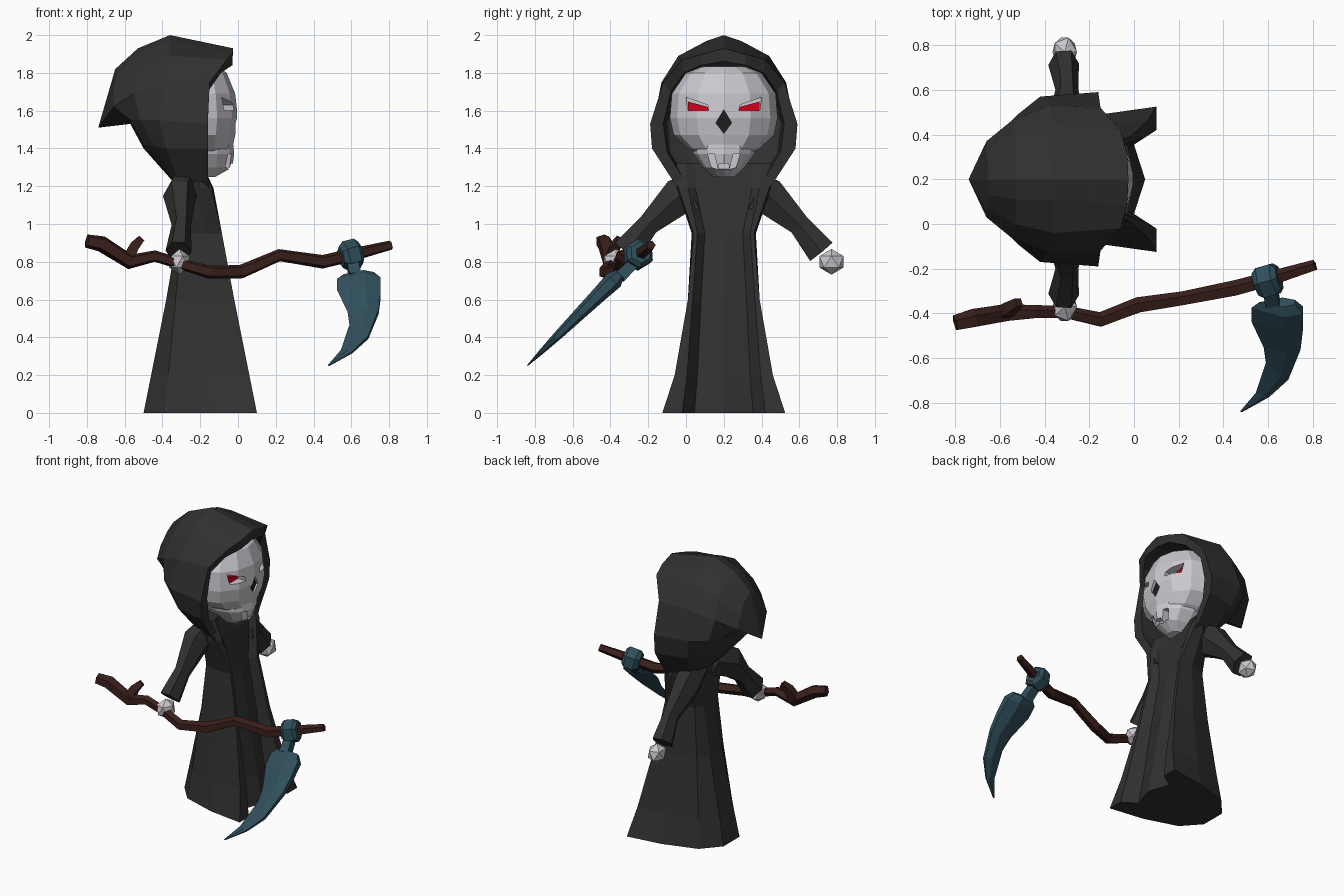
import bpy, bmesh
from math import cos, sin, pi
from mathutils import Vector

if "Cube" in bpy.data.objects:
    bpy.data.objects.remove(bpy.data.objects["Cube"])

MID = 0.2  # the figure is symmetric about the plane y = 0.2


def material(name, rgb):
    m = bpy.data.materials.new(name)
    m.diffuse_color = (*rgb, 1)
    m.use_nodes = True
    m.node_tree.nodes["Principled BSDF"].inputs["Base Color"].default_value = m.diffuse_color
    return m


CLOTH = material("cloth", (0.03, 0.03, 0.03))
BONE = material("bone", (0.6, 0.58, 0.62))
RED = material("red", (0.65, 0.0, 0.01))
BLACK = material("black", (0.012, 0.012, 0.012))
WOOD = material("wood", (0.042, 0.014, 0.011))
STEEL = material("steel", (0.03, 0.08, 0.108))


def finish(bm, name, mat):
    bmesh.ops.remove_doubles(bm, verts=bm.verts, dist=0.0005)
    bmesh.ops.recalc_face_normals(bm, faces=bm.faces)
    me = bpy.data.meshes.new(name)
    bm.to_mesh(me)
    bm.free()
    ob = bpy.data.objects.new(name, me)
    if mat:
        me.materials.append(mat)
    bpy.context.collection.objects.link(ob)
    return ob


def add_rings(bm, rings, closed, caps):
    vs = [[bm.verts.new(p) for p in r] for r in rings]
    n = len(vs[0])
    for a, b in zip(vs, vs[1:]):
        for i in range(n if closed else n - 1):
            j = (i + 1) % n
            bm.faces.new((a[i], a[j], b[j], b[i]))
    if caps:
        bm.faces.new(vs[0])
        bm.faces.new(vs[-1])


def half_loft(name, rings, mat, caps=True):
    """Loft half rings of (x, half width, z) and mirror them about MID."""
    bm = bmesh.new()
    for s in (1, -1):
        add_rings(bm, [[(x, MID + s * w, z) for x, w, z in r] for r in rings], False, caps)
    return finish(bm, name, mat)


def loft(name, rings, mat):
    bm = bmesh.new()
    add_rings(bm, rings, True, True)
    return finish(bm, name, mat)


def tube(name, path, mat, sides=5, up=(0, 0, 1), flat=1.0):
    """Faceted tube along (x, y, z, radius) points."""
    pts = [Vector(p[:3]) for p in path]
    rings = []
    for i, p in enumerate(pts):
        t = (pts[min(i + 1, len(pts) - 1)] - pts[max(i - 1, 0)]).normalized()
        a = t.cross(Vector(up)).normalized()
        b = a.cross(t)
        r = path[i][3]
        rings.append([p + r * (a * cos(k) + b * flat * sin(k))
                      for k in [2 * pi * (q + 0.5) / sides for q in range(sides)]])
    return loft(name, rings, mat)


def prism(name, yz, x0, x1, mat):
    return loft(name, [[(x, MID + y, z) for y, z in yz] for x in (x0, x1)], mat)


# robe: half sections from front centre round to back centre
robe = [
    (0.00, [(.05, 0), (0, .155), (.1, .22), (.1, .325), (-.15, .29), (-.39, .215), (-.5, .09), (-.5, 0)]),
    (0.20, [(.01, 0), (-.03, .14), (.06, .195), (.06, .26), (-.16, .25), (-.37, .19), (-.46, .08), (-.46, 0)]),
    (0.60, [(-.06, 0), (-.08, .12), (-.02, .165), (-.02, .19), (-.17, .19), (-.33, .15), (-.38, .07), (-.38, 0)]),
    (0.95, [(-.12, 0), (-.13, .1), (-.085, .14), (-.085, .16), (-.18, .17), (-.3, .13), (-.32, .06), (-.32, 0)]),
    (1.19, [(-.17, 0), (-.16, .15), (-.13, .19), (-.14, .24), (-.2, .25), (-.29, .2), (-.31, .1), (-.31, 0)]),
    (1.32, [(-.2, 0), (-.2, .15), (-.19, .2), (-.2, .25), (-.24, .25), (-.29, .2), (-.33, .1), (-.33, 0)]),
]
half_loft("robe", [[(x, w, z) for x, w in r] for z, r in robe], CLOTH)

# hood: inner lip, outer lip, crown, back and drooping tip
lip_in = [(-.03, 0, 1.86), (-.03, .12, 1.84), (-.09, .21, 1.80), (-.16, .28, 1.70),
          (-.16, .32, 1.53), (-.16, .30, 1.38), (-.16, .20, 1.22), (-.12, .13, 1.08)]
lip_out = [(-.025, 0, 1.93), (-.03, .11, 1.90), (-.06, .22, 1.87), (-.15, .32, 1.75),
           (-.16, .39, 1.53), (-.16, .38, 1.40), (-.16, .27, 1.23), (-.13, .17, 1.08)]
crown = [(-.36, 0, 2.0), (-.36, .09, 1.97), (-.36, .24, 1.89), (-.38, .33, 1.75),
         (-.42, .37, 1.55), (-.38, .33, 1.40), (-.32, .21, 1.23), (-.27, .15, 1.17)]
rear = [(-.53, 0, 1.93), (-.53, .09, 1.90), (-.53, .20, 1.81), (-.55, .26, 1.69),
        (-.52, .29, 1.55), (-.44, .28, 1.41), (-.335, .17, 1.235), (-.285, .115, 1.175)]
back = [(-.65, 0, 1.82), (-.65, .07, 1.78), (-.66, .13, 1.70), (-.66, .17, 1.62),
        (-.57, .19, 1.55), (-.50, .20, 1.42), (-.35, .13, 1.24), (-.30, .08, 1.18)]
tip = [(-.74, 0, 1.51)] * 4 + [(-.57, 0, 1.53), (-.50, 0, 1.40), (-.34, 0, 1.22), (-.30, 0, 1.18)]
deep = [(x - .16, w * .95, z) for x, w, z in lip_in]
half_loft("hood", [deep, lip_in, lip_out, crown, rear, back, tip], CLOTH, caps=False)


# skull and jaw: horizontal half rings given as (z, front x, half width)
def bone_rings(spec, xc, n=6):
    return [[(xc + (xf - xc) * cos(pi * k / n), w * sin(pi * k / n), z)
             for k in range(n + 1)] for z, xf, w in spec]


skull = half_loft("skull", bone_rings(
    [(1.835, -.11, .11), (1.80, -.06, .20), (1.69, -.015, .275), (1.56, 0, .285),
     (1.47, -.015, .265), (1.40, -.03, .19), (1.37, -.05, .14)], -.22), BONE)
jaw = half_loft("jaw", bone_rings(
    [(1.42, -.025, .17), (1.37, -.02, .16), (1.30, -.03, .11), (1.25, -.12, .06)], -.2), BONE)

# eye sockets, nose hole and tooth gaps
eye = [(.08, 1.60), (.085, 1.63), (.20, 1.67), (.19, 1.60)]
iris = [(.08, 1.60), (.085, 1.62), (.19, 1.648), (.19, 1.60)]
nose = [(0, 1.48), (.042, 1.535), (0, 1.605), (-.042, 1.535)]
gap = [(.03, 1.29), (.065, 1.30), (.085, 1.37), (.05, 1.37)]
notch = [(-.03, 1.29), (.03, 1.29), (.025, 1.32), (-.025, 1.32)]


def flip(poly, s):
    return [(s * y, z) for y, z in poly]


def carve(target, poly, x0):
    c = prism("cutter", poly, x0, .1, None)
    m = target.modifiers.new("cut", "BOOLEAN")
    m.operation, m.object, m.solver = "DIFFERENCE", c, "EXACT"
    dg = bpy.context.evaluated_depsgraph_get()
    me = bpy.data.meshes.new_from_object(target.evaluated_get(dg))
    target.modifiers.clear()
    target.data = me
    bpy.data.objects.remove(c)


for s, side in ((1, "left"), (-1, "right")):
    carve(skull, flip(eye, s), -.11)
    prism("eye_" + side, flip(iris, s), -.115, -.085, RED)
    carve(jaw, flip(gap, s), -.10)
carve(skull, nose, -.05)
carve(jaw, notch, -.07)
prism("nose_hole", nose, -.055, -.025, BLACK)

# sleeves and bony hands
for s, side in ((1, "left"), (-1, "right")):
    arm = [(-.27, .08, 1.21, .11), (-.31, .24, 1.145, .112), (-.30, .40, .995, .066), (-.315, .515, .855, .088)]
    tube("sleeve_" + side, [(x, MID + s * y, z, r) for x, y, z, r in arm], CLOTH, 6, (1, 0, 0), 0.78)
    bm = bmesh.new()
    bmesh.ops.create_icosphere(bm, subdivisions=1, radius=.068)
    for v in bm.verts:
        v.co = Vector((v.co.x * .9, v.co.y * 1.1, v.co.z)) + Vector((-.31, MID + s * .57, .8))
    finish(bm, "hand_" + side, BONE)

# crooked wooden handle with a twig
tube("handle", [
    (-.80, -.445, .91, .037), (-.72, -.425, .895, .045), (-.57, -.40, .80, .042), (-.44, -.395, .83, .032),
    (-.31, -.395, .79, .03), (-.15, -.43, .745, .036), (.02, -.365, .748, .038), (.22, -.335, .835, .034),
    (.45, -.29, .80, .038), (.60, -.25, .835, .036), (.81, -.185, .888, .026)], WOOD, 5)
tube("twig", [(-.59, -.40, .80, .042), (-.55, -.375, .88, .036), (-.515, -.35, .92, .026)], WOOD, 4, (0, 1, 0))

# binding block and neck that hold the blade
tube("binding", [(.545, -.27, .825, .058), (.57, -.262, .83, .08), (.63, -.245, .845, .08),
                 (.65, -.24, .85, .058)], STEEL, 6)
tube("neck", [(.60, -.25, .82, .04), (.62, -.35, .72, .045)], STEEL, 4, (1, 0, 0))

# curved blade: (left x, left z, right x, right z, half thickness)
blade = []
for xl, zl, xr, zr, t in [(.56, .735, .72, .735, .03), (.525, .71, .755, .70, .05),
                          (.525, .65, .755, .62, .042), (.58, .535, .745, .536, .034),
                          (.59, .467, .69, .40, .025), (.545, .334, .605, .32, .014),
                          (.475, .252, .485, .25, .003)]:
    l, r = [Vector((x, -.355 + (z - .73) * 1.01, z)) for x, z in ((xl, zl), (xr, zr))]
    n = Vector((0, .7, -.7)) * t
    m = l.lerp(r, .65)
    blade.append([l, m + n, r + n * .5, r - n * .5, m - n])
loft("blade", blade, STEEL)
